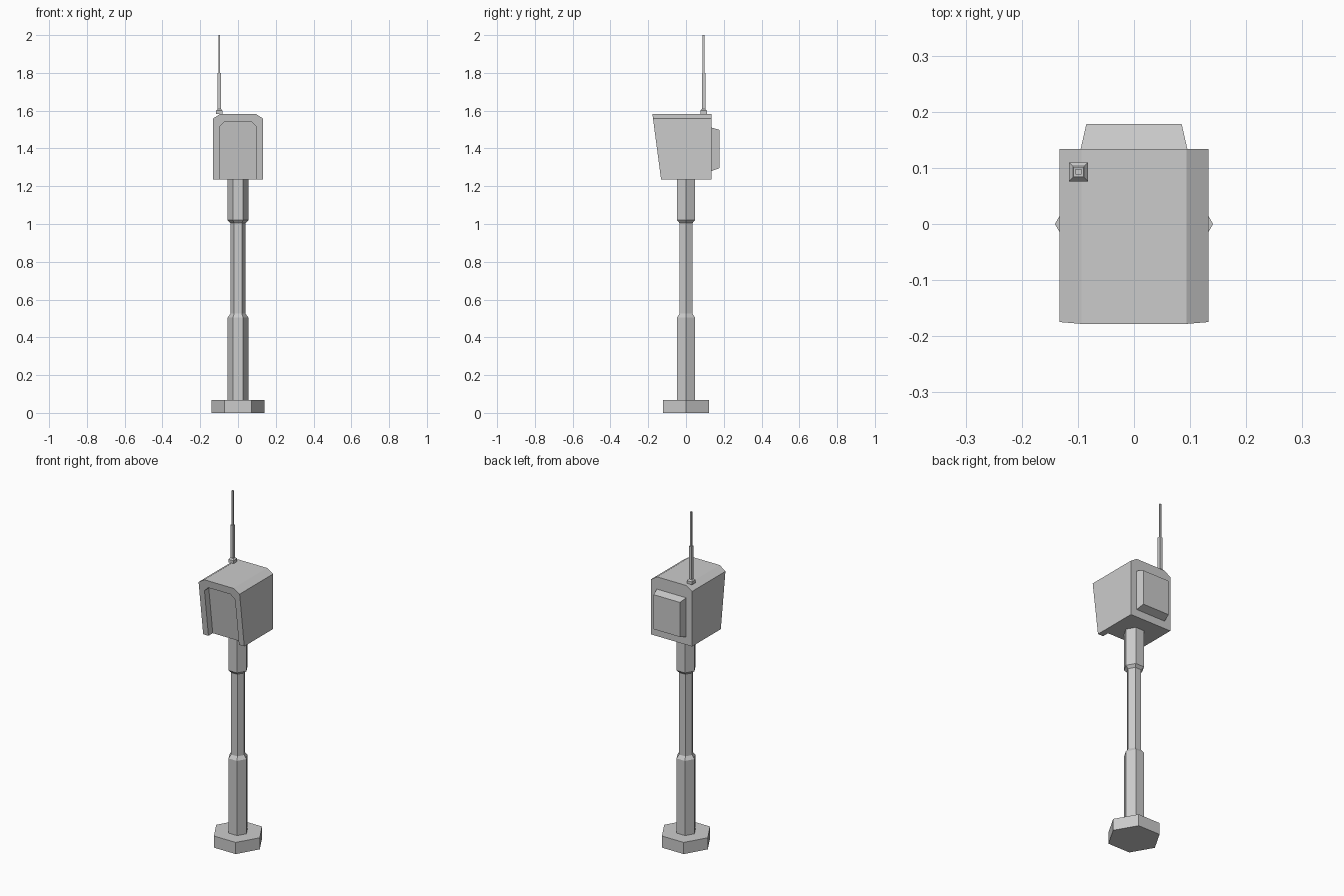
import bpy, bmesh, math

if "Cube" in bpy.data.objects:
    bpy.data.objects.remove(bpy.data.objects["Cube"])


def finish(name, bm):
    bmesh.ops.recalc_face_normals(bm, faces=bm.faces)
    mesh = bpy.data.meshes.new(name)
    bm.to_mesh(mesh)
    bm.free()
    obj = bpy.data.objects.new(name, mesh)
    bpy.context.collection.objects.link(obj)
    return obj


def loft(bm, rings, closed=True):
    """Bridge successive rings of points with quads."""
    vs = [[bm.verts.new(p) for p in r] for r in rings]
    n = len(vs[0])
    for a, b in zip(vs, vs[1:]):
        for i in range(n if closed else n - 1):
            j = (i + 1) % n
            bm.faces.new((a[i], a[j], b[j], b[i]))
    bm.faces.new(vs[0])
    bm.faces.new(vs[-1])
    return vs


def turned(name, sides, profile, cx=0, cy=0, phase=0):
    """Faceted upright part from (radius, height) pairs."""
    bm = bmesh.new()
    angles = [phase + 2 * math.pi * i / sides for i in range(sides)]
    loft(bm, [[(cx + r * math.cos(a), cy + r * math.sin(a), z) for a in angles]
              for r, z in profile])
    return finish(name, bm)


# Hexagonal foot and stepped pole
turned("foot", 6, [(0.141, 0), (0.141, 0.068)])
turned("pole", 6, [(0.055, 0.068), (0.055, 0.505), (0.040, 0.525), (0.040, 1.005),
                   (0.055, 1.02), (0.055, 1.238)])

# Head: slanted front with a recess open at the bottom
BOTTOM, TOP = 1.236, 1.583


def front_y(z):
    return -0.132 - 0.046 * (z - BOTTOM) / (TOP - BOTTOM)


def arch(w, top, cx, cz):
    half = [(w, BOTTOM), (w, top - cz), (w - cx, top)]
    return [(-x, z) for x, z in half] + half[::-1]


outer = arch(0.133, TOP, 0.039, 0.025)
inner = arch(0.099, 1.54, 0.027, 0.026)
bm = bmesh.new()
rings = loft(bm, [[(x, 0.134, z) for x, z in outer],
                  [(x, front_y(z), z) for x, z in outer],
                  [(x, front_y(z), z) for x, z in inner],
                  [(x, front_y(z) + 0.04, z) for x, z in inner]], closed=False)
bm.faces.new([r[0] for r in rings] + [r[-1] for r in rings[::-1]])
finish("head", bm)

# Tapered back panel
bm = bmesh.new()
loft(bm, [[(-w, y, lo), (w, y, lo), (w, y, hi), (-w, y, hi)]
          for w, y, lo, hi in ((0.095, 0.134, 1.28, 1.511), (0.085, 0.178, 1.296, 1.498))])
finish("back_panel", bm)

# Square telescoping antenna
k = math.sqrt(2)
for name, prof in (("antenna_socket", [(0.017, TOP), (0.017, 1.6), (0.010, 1.608)]),
                   ("antenna_rod", [(0.009, 1.608), (0.009, 1.8), (0.005, 1.8), (0.005, 2.0)])):
    turned(name, 4, [(r * k, z) for r, z in prof], -0.099, 0.093, math.pi / 4)
